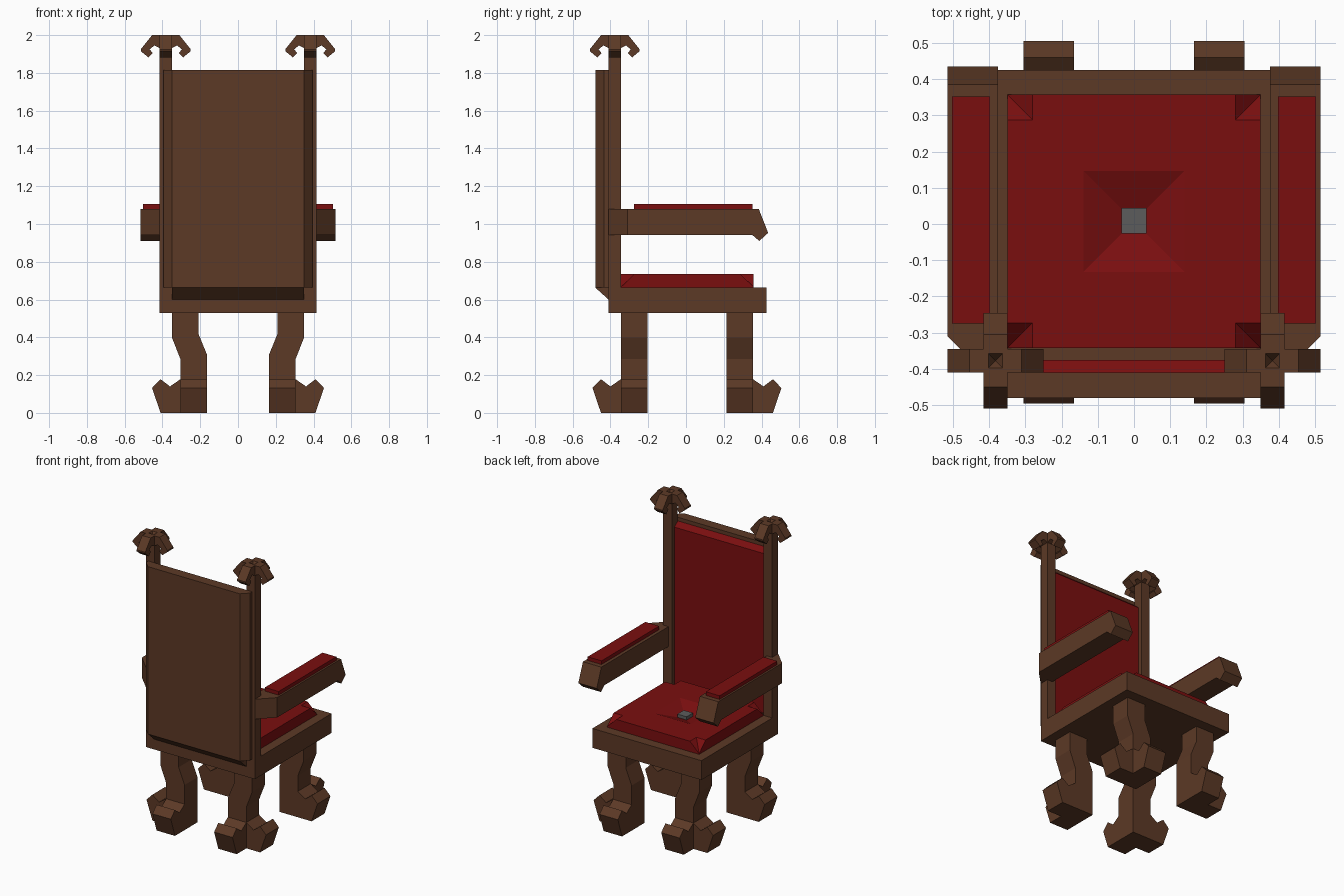
import bpy, bmesh

if "Cube" in bpy.data.objects:
    bpy.data.objects.remove(bpy.data.objects["Cube"])


def material(name, rgb):
    m = bpy.data.materials.new(name)
    m.diffuse_color = (*rgb, 1)
    m.use_nodes = True
    m.node_tree.nodes["Principled BSDF"].inputs["Base Color"].default_value = m.diffuse_color
    return m


WOOD = material("brown_wood", (0.107, 0.041, 0.019))
RED = material("red_velvet", (0.195, 0.0045, 0.0048))
GREY = material("grey_button", (0.107, 0.107, 0.107))


def finish(name, bm, mat):
    bmesh.ops.recalc_face_normals(bm, faces=bm.faces)
    me = bpy.data.meshes.new(name)
    bm.to_mesh(me)
    bm.free()
    me.materials.append(mat)
    ob = bpy.data.objects.new(name, me)
    bpy.context.collection.objects.link(ob)
    return ob


def prism(name, profile, lo, hi, place, mat=WOOD):
    """Extrude a 2D profile from lo to hi; place(u, v, w) maps it to x, y, z."""
    bm = bmesh.new()
    a = [bm.verts.new(place(u, v, lo)) for u, v in profile]
    b = [bm.verts.new(place(u, v, hi)) for u, v in profile]
    n = len(profile)
    bm.faces.new(a)
    bm.faces.new(b)
    for i in range(n):
        j = (i + 1) % n
        bm.faces.new((a[i], a[j], b[j], b[i]))
    return finish(name, bm, mat)


def box(name, x, y, z, mat=WOOD):
    pts = [(x[0], y[0]), (x[1], y[0]), (x[1], y[1]), (x[0], y[1])]
    return prism(name, pts, z[0], z[1], lambda u, v, w: (u, v, w), mat)


# Seat frame
box("seat_frame", (-0.415, 0.415), (-0.41, 0.425), (0.53, 0.663))


# Seat cushion: dropped corners and a sunken square in the middle
def cushion_height(x, y):
    far, near = max(abs(x), abs(y)), min(abs(x), abs(y))
    if near > 0.3:
        return 0.668
    return 0.695 if far < 0.05 else 0.735


bm = bmesh.new()
cuts = (-0.35, -0.28, -0.14, -0.035, 0.035, 0.14, 0.28, 0.35)
n, cy = len(cuts), 0.007
top = [[bm.verts.new((x, y + cy, cushion_height(x, y))) for y in cuts] for x in cuts]
for i in range(n - 1):
    for j in range(n - 1):
        a, b, c, d = top[i][j], top[i + 1][j], top[i + 1][j + 1], top[i][j + 1]
        if (i - 3) * (j - 3) >= 0:
            tris = ((a, b, c), (a, c, d))
        else:
            tris = ((a, b, d), (b, c, d))
        for t in tris:
            bm.faces.new(t)
rim = [e for e in bm.edges if e.is_boundary]
new = bmesh.ops.extrude_edge_only(bm, edges=rim)["geom"]
for v in new:
    if isinstance(v, bmesh.types.BMVert):
        v.co.z = 0.66
bmesh.ops.dissolve_limit(bm, angle_limit=0.01, verts=bm.verts, edges=bm.edges)
finish("seat_cushion", bm, RED)
box("cushion_button", (-0.035, 0.035), (cy - 0.033, cy + 0.037), (0.69, 0.718), GREY)

# Backrest: wood panel with bevelled sides, lower wedge and red padding
panel = [(-0.35, -0.48), (0.35, -0.48), (0.395, -0.435), (0.395, -0.41),
         (-0.395, -0.41), (-0.395, -0.435)]
prism("back_panel", panel, 0.663, 1.815, lambda u, v, w: (u, v, w))
prism("back_panel_wedge", [(-0.48, 0.663), (-0.41, 0.6), (-0.41, 0.663)],
      -0.35, 0.35, lambda u, v, w: (w, u, v))
prism("back_padding", [(-0.41, 0.663), (-0.375, 0.663), (-0.375, 1.76), (-0.41, 1.79)],
      -0.35, 0.35, lambda u, v, w: (w, u, v), RED)

claw = [(0, 0), (0.105, 0), (0.15, 0.132), (0.105, 0.178), (0.055, 0.14), (0, 0.178)]
leaf = [(0.03, 2.0), (0.072, 2.0), (0.132, 1.925), (0.132, 1.915), (0.092, 1.882),
        (0.07, 1.905), (0.085, 1.925), (0.06, 1.945), (0.03, 1.93)]

for s, side in ((-1, "left"), (1, "right")):
    # Back post with a four-leaved finial
    px, py, h = s * 0.3825, -0.3775, 0.0325
    box(f"{side}_post", (px - h, px + h), (py - h, py + h), (0.66, 1.94))
    core = box(f"{side}_finial_core", (px - h, px + h), (py - h, py + h), (1.9, 2.0))
    bm = bmesh.new()
    bm.from_mesh(core.data)
    lid = [max(bm.faces, key=lambda f: f.calc_center_median().z)]
    bmesh.ops.inset_individual(bm, faces=lid, thickness=0.018)
    pit = bmesh.ops.poke(bm, faces=lid)["verts"]
    pit[0].co.z -= 0.03
    bm.to_mesh(core.data)
    bm.free()
    for d in (-1, 1):
        prism(f"{side}_finial_leaf_x", leaf, -h, h,
              lambda u, v, w: (px + d * u, py + w, v))
        prism(f"{side}_finial_leaf_y", leaf, -h, h,
              lambda u, v, w: (px + w, py + d * u, v))

    # Armrest: tapered at the post, with a drooping tip and a red pad
    plan = [(0.375, -0.345), (0.415, -0.345), (0.415, -0.41), (0.515, -0.31),
            (0.515, 0.35), (0.375, 0.35)]
    prism(f"{side}_armrest", plan, 0.943, 1.08, lambda u, v, w: (s * u, v, w))
    tip = [(0.35, 1.08), (0.385, 1.08), (0.435, 0.953), (0.388, 0.91), (0.35, 0.943)]
    prism(f"{side}_armrest_tip", tip, 0.375, 0.515, lambda u, v, w: (s * w, u, v))
    pad_x = sorted((s * 0.397, s * 0.502))
    box(f"{side}_armrest_pad", pad_x, (-0.275, 0.352), (1.075, 1.105), RED)

    # Bent legs, each with one claw sideways and one along the depth
    leg = [(0.21, 0.54), (0.35, 0.54), (0.35, 0.4), (0.305, 0.285), (0.305, 0),
           (0.165, 0), (0.165, 0.31), (0.21, 0.42)]
    for d, end, y0 in ((-1, "back", -0.345), (1, "front", 0.215)):
        y1 = y0 + 0.14
        prism(f"{side}_{end}_leg", leg, y0, y1, lambda u, v, w: (s * u, w, v))
        prism(f"{side}_{end}_claw_side", claw, y0, y1,
              lambda u, v, w: (s * (0.305 + u), w, v))
        face = y1 if d > 0 else y0
        prism(f"{side}_{end}_claw_depth", claw, 0.165, 0.305,
              lambda u, v, w: (s * w, face + d * u, v))
